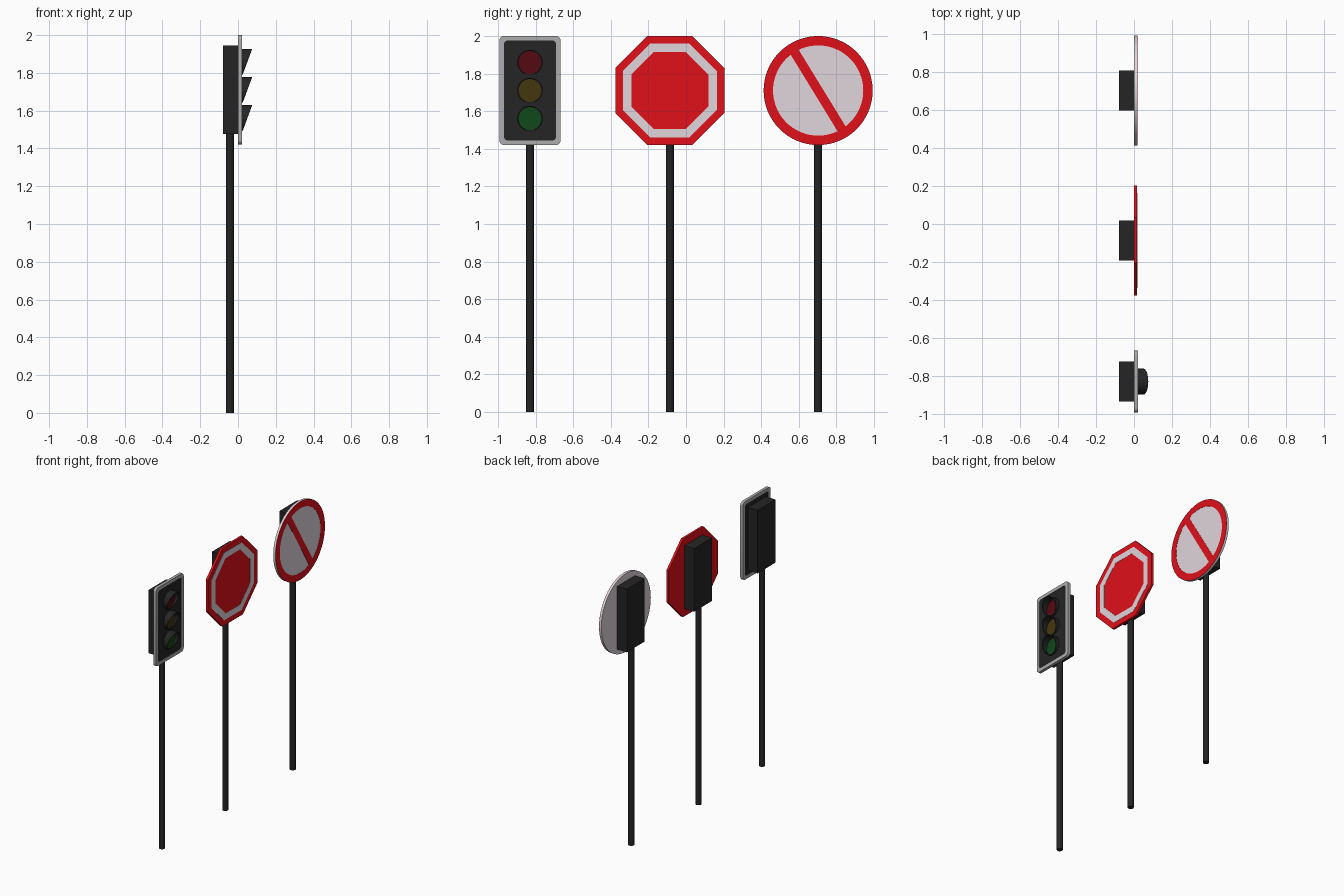
import bpy, bmesh, math

if "Cube" in bpy.data.objects:
    bpy.data.objects.remove(bpy.data.objects["Cube"])

ZC = 1.71            # height of every sign centre


def material(name, rgb):
    m = bpy.data.materials.new(name)
    m.diffuse_color = (*rgb, 1)
    m.use_nodes = True
    m.node_tree.nodes["Principled BSDF"].inputs["Base Color"].default_value = m.diffuse_color
    return m


RED = material("red", (0.75, 0.005, 0.01))
WHITE = material("white", (0.75, 0.67, 0.72))
BLACK = material("black", (0.018, 0.018, 0.018))
GREY = material("light_grey", (0.42, 0.42, 0.42))
LENSES = [("red", material("lens_red", (0.09, 0.003, 0.006))),
          ("amber", material("lens_amber", (0.06, 0.038, 0.004))),
          ("green", material("lens_green", (0.005, 0.065, 0.011)))]


def polygon(r, n, phase=0.0):
    """Outline in the sign plane (y, z)."""
    return [(r * math.cos(phase + math.tau * i / n), r * math.sin(phase + math.tau * i / n))
            for i in range(n)]


def octagon(apothem):
    return polygon(apothem / math.cos(math.pi / 8), 8, math.pi / 8)


def rounded_rect(hy, hz, r, seg=5):
    pts = []
    for k, (sy, sz) in enumerate([(1, 1), (-1, 1), (-1, -1), (1, -1)]):
        for i in range(seg + 1):
            a = math.pi / 2 * (k + i / seg)
            pts.append((sy * (hy - r) + r * math.cos(a), sz * (hz - r) + r * math.sin(a)))
    return pts


def finish(name, bm, mat, smooth=True):
    bmesh.ops.recalc_face_normals(bm, faces=bm.faces)
    me = bpy.data.meshes.new(name)
    bm.to_mesh(me)
    bm.free()
    me.materials.append(mat)
    ob = bpy.data.objects.new(name, me)
    bpy.context.collection.objects.link(ob)
    if smooth:
        bpy.ops.object.select_all(action='DESELECT')
        ob.select_set(True)
        bpy.context.view_layer.objects.active = ob
        bpy.ops.object.shade_smooth_by_angle(angle=math.radians(30))
    return ob


def plate(name, outline, cy, cz, x0, x1, mat, hole=None, slant=0.0):
    """Extrude an outline along x, optionally with a hole and a sloping front."""
    bm = bmesh.new()

    def loop(pts, x, s=0.0):
        return [bm.verts.new((x + s * z, cy + y, cz + z)) for y, z in pts]

    def bridge(a, b):
        for i in range(len(a)):
            j = (i + 1) % len(a)
            bm.faces.new((a[i], a[j], b[j], b[i]))

    back, front = loop(outline, x0), loop(outline, x1, slant)
    bridge(back, front)
    if hole:
        hole_back, hole_front = loop(hole, x0), loop(hole, x1, slant)
        bridge(front, hole_front)
        bridge(hole_front, hole_back)
        bridge(hole_back, back)
    else:
        bm.faces.new(back)
        bm.faces.new(front)
    return finish(name, bm, mat)


def pole_and_box(prefix, cy):
    bm = bmesh.new()
    bmesh.ops.create_cone(bm, cap_ends=True, segments=16, radius1=0.021, radius2=0.021, depth=1.48)
    pole = finish(prefix + "_pole", bm, BLACK)
    pole.location = (-0.043, cy, 0.74)
    box = [(-0.105, -0.234), (0.105, -0.234), (0.105, 0.234), (-0.105, 0.234)]
    plate(prefix + "_back_box", box, cy, ZC, -0.08, 0.0, BLACK)


# Traffic light
Y = -0.83
pole_and_box("traffic_light", Y)
inner = rounded_rect(0.138, 0.266, 0.02)
plate("traffic_light_frame", rounded_rect(0.163, 0.29, 0.025), Y, ZC, 0.0, 0.022, GREY, hole=inner)
plate("traffic_light_panel", inner, Y, ZC, 0.003, 0.018, BLACK)
for i, (colour, mat) in enumerate(LENSES):
    z = ZC + 0.149 * (1 - i)
    plate(colour + "_lens", polygon(0.061, 32), Y, z, 0.016, 0.021, mat)
    plate(colour + "_visor", polygon(0.068, 32), Y, z, 0.016, 0.050, BLACK,
          hole=polygon(0.061, 32), slant=0.37)

# Octagonal stop sign
Y = -0.086
pole_and_box("stop_sign", Y)
plate("stop_sign_plate", octagon(0.29), Y, ZC, 0.0, 0.017, RED)
plate("stop_sign_white_band", octagon(0.25), Y, ZC, 0.016, 0.0185, WHITE, hole=octagon(0.205))

# Round prohibition sign
Y = 0.703
pole_and_box("round_sign", Y)
plate("round_sign_plate", polygon(0.29, 64), Y, ZC, 0.0, 0.017, WHITE)
plate("round_sign_red_ring", polygon(0.29, 64), Y, ZC, 0.017, 0.0185, RED, hole=polygon(0.24, 64))
tilt = math.radians(31.5)
slash = [(u * math.cos(tilt) - v * math.sin(tilt), u * math.sin(tilt) + v * math.cos(tilt))
         for u, v in [(-0.025, -0.245), (0.025, -0.245), (0.025, 0.245), (-0.025, 0.245)]]
plate("round_sign_slash", slash, Y, ZC, 0.016, 0.0184, RED)
